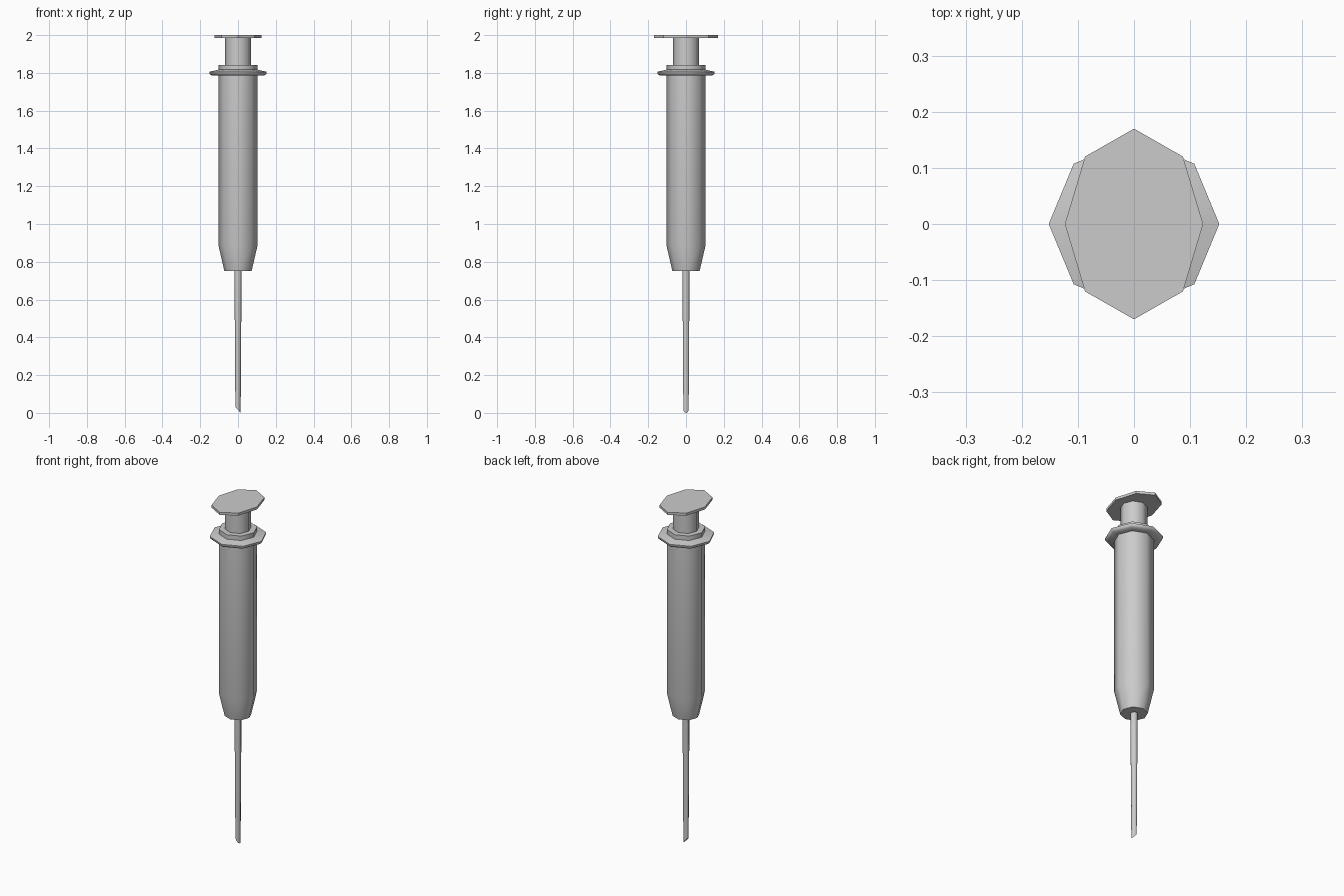
import bpy, bmesh, math

if "Cube" in bpy.data.objects:
    bpy.data.objects.remove(bpy.data.objects["Cube"])


def lathe(name, profile, sides=8, sx=1.0, smooth=50):
    """Spin (radius, z) points around z, with capped ends."""
    bm = bmesh.new()
    rings = []
    for r, z in profile:
        rings.append([bm.verts.new((sx * r * math.cos(math.tau * i / sides),
                                    r * math.sin(math.tau * i / sides), z))
                      for i in range(sides)])
    for a, b in zip(rings, rings[1:]):
        for i in range(sides):
            j = (i + 1) % sides
            bm.faces.new((a[i], a[j], b[j], b[i]))
    bm.faces.new(rings[0][::-1])
    bm.faces.new(rings[-1])
    bmesh.ops.recalc_face_normals(bm, faces=bm.faces)
    mesh = bpy.data.meshes.new(name)
    bm.to_mesh(mesh)
    bm.free()
    obj = bpy.data.objects.new(name, mesh)
    bpy.context.collection.objects.link(obj)
    if smooth:
        bpy.ops.object.select_all(action='DESELECT')
        obj.select_set(True)
        bpy.context.view_layer.objects.active = obj
        bpy.ops.object.shade_smooth_by_angle(angle=math.radians(smooth))
    return obj


# Barrel with tapered nose, finger flange and collar
lathe("barrel", [(0.072, 0.75), (0.103, 0.885), (0.103, 1.787),
                 (0.141, 1.787), (0.152, 1.797), (0.152, 1.806),
                 (0.103, 1.817), (0.103, 1.843)])

# Plunger rod
lathe("plunger_rod", [(0.07, 1.843), (0.07, 1.985)])

# Oval thumb plate
lathe("thumb_plate", [(0.17, 1.985), (0.17, 2.0)], sx=0.725, smooth=0)

# Needle, tapering to a slanted tip
needle = lathe("needle", [(0.014, 0.016), (0.019, 0.75)])
for v in needle.data.vertices:
    if v.co.z < 0.1:
        v.co.z = 0.016 - v.co.x * 0.016 / 0.014
